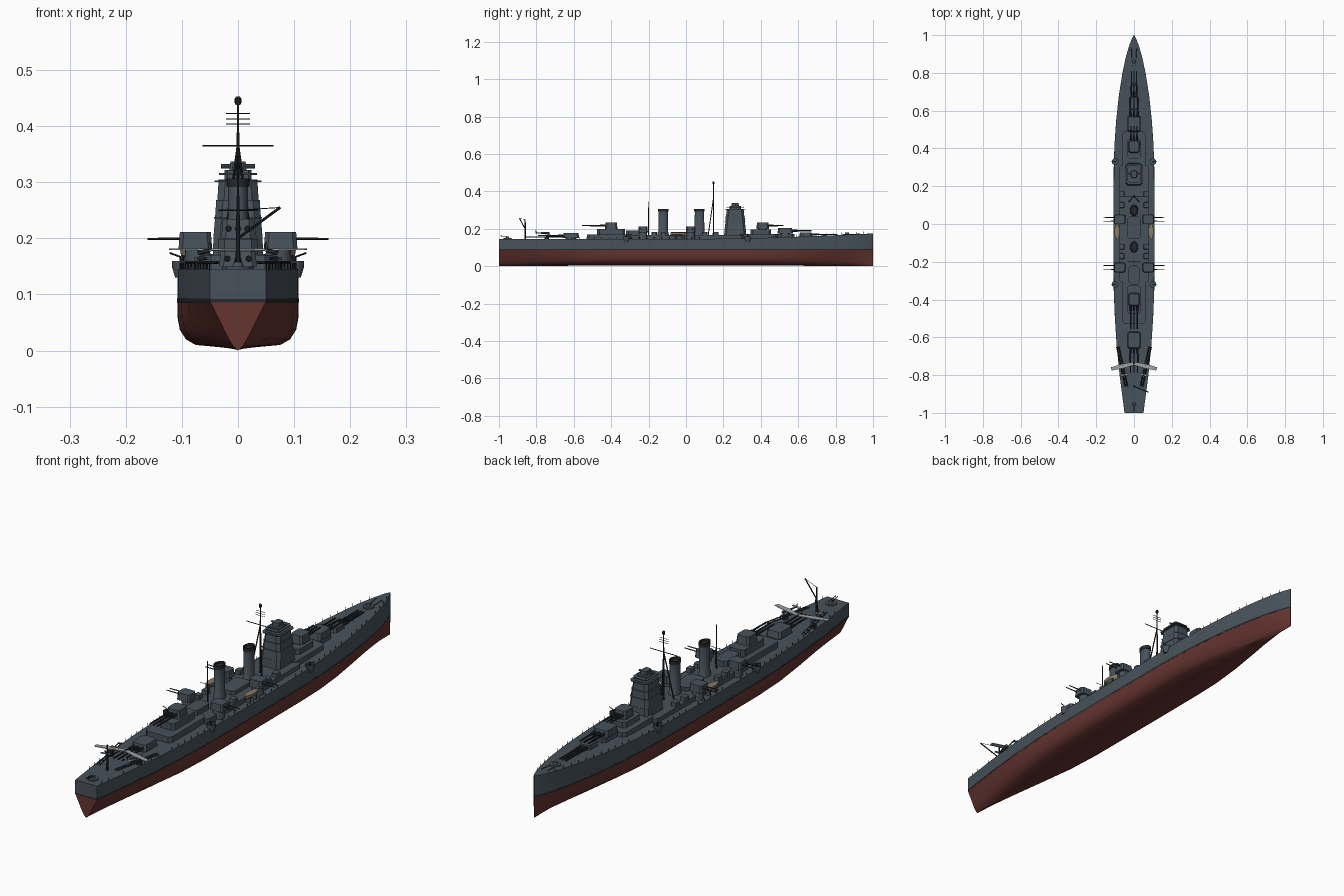
import bpy, bmesh, math
from mathutils import Vector, Matrix

if "Cube" in bpy.data.objects:
    bpy.data.objects.remove(bpy.data.objects["Cube"])

def material(name, col):
    m = bpy.data.materials.new(name)
    m.diffuse_color = (*col, 1)
    m.use_nodes = True
    m.node_tree.nodes["Principled BSDF"].inputs["Base Color"].default_value = m.diffuse_color
    return m

GREY = material("ship_grey", (0.065, 0.085, 0.105))
DARK = material("dark_metal", (0.02, 0.022, 0.025))
RED = material("bottom_red", (0.13, 0.035, 0.03))
TAN = material("boat_tan", (0.25, 0.2, 0.13))
PALE = material("aircraft_pale", (0.35, 0.37, 0.38))

def finish(bm, name, mat):
    bmesh.ops.recalc_face_normals(bm, faces=bm.faces)
    me = bpy.data.meshes.new(name)
    bm.to_mesh(me)
    bm.free()
    ob = bpy.data.objects.new(name, me)
    me.materials.append(mat)
    bpy.context.collection.objects.link(ob)
    return ob

def rings(bm, loops):
    """Skin a stack of equal-length loops and cap both ends."""
    vs = [[bm.verts.new(p) for p in lp] for lp in loops]
    n = len(vs[0])
    for a, b in zip(vs, vs[1:]):
        for i in range(n):
            bm.faces.new((a[i], a[(i+1) % n], b[(i+1) % n], b[i]))
    bm.faces.new(vs[0][::-1])
    bm.faces.new(vs[-1])

def block(bm, cx, cy, z0, z1, hx, hy, tx=1, ty=1, ch=0.0):
    """Box with tapered top and optional chamfered corners."""
    loops = []
    for z, ax, ay in ((z0, hx, hy), (z1, hx*tx, hy*ty)):
        lp = []
        for sx, sy in ((1, 1), (-1, 1), (-1, -1), (1, -1)):
            pts = [(sx*ax, sy*(ay-ch)), (sx*(ax-ch), sy*ay)] if ch else [(sx*ax, sy*ay)]
            lp += pts if sx*sy > 0 else pts[::-1]
        loops.append([(cx+x, cy+y, z) for x, y in lp])
    rings(bm, loops)

def tube(bm, cx, cy, prof, sx=1, n=20):
    """Turned shape from (radius, z) pairs, squeezed in x by sx."""
    rings(bm, [[(cx + r*sx*math.cos(2*math.pi*i/n), cy + r*math.sin(2*math.pi*i/n), z)
                for i in range(n)] for r, z in prof])

def rod(bm, p, q, r, r2=None, n=8):
    p, q = Vector(p), Vector(q)
    d = q - p
    M = Matrix.Translation((p+q)/2) @ d.to_track_quat('Z', 'Y').to_matrix().to_4x4()
    bmesh.ops.create_cone(bm, cap_ends=True, segments=n, radius1=r,
                          radius2=r if r2 is None else r2, depth=d.length, matrix=M)

# ---- hull ----
BEAM = [(-1, .05), (-.9, .063), (-.8, .076), (-.65, .091), (-.5, .101), (-.35, .107), (0, .108), (.3, .107),
        (.42, .103), (.55, .094), (.68, .08), (.8, .061), (.88, .044), (.94, .027), (.98, .012), (1, .002)]
FULL = [(1, .06), (.96, .037), (.86, .02), (.7, .01), (0, .003)]
VEE = [(.72, .06), (.48, .035), (.3, .018), (.17, .008), (0, 0)]

def half(y):
    for (a, u), (b, v) in zip(BEAM, BEAM[1:]):
        if y <= b:
            return u + (v-u)*(y-a)/(b-a)
    return 0.002

def deck(y):
    return .145 + .03*max(0, (y-.1)/.9)**1.5

def hull_part(name, mat, section):
    bm = bmesh.new()
    loops = []
    for y, hw in BEAM:
        s = section(y)
        right = [(x*hw, y, z) for x, z in s]
        left = [(-x*hw, y, z) for x, z in s[::-1] if x > 0]
        loops.append(right + left)
    rings(bm, loops)
    return finish(bm, name, mat)

def under(y):
    w = min(1, max(0, (abs(y)-.45)/.55))**1.3
    return [(1, .087)] + [(a+(c-a)*w, b+(d-b)*w) for (a, b), (c, d) in zip(FULL, VEE)]

hull_part("upper_hull", GREY, lambda y: [(1, deck(y)), (1, .092)])
hull_part("boot_stripe", DARK, lambda y: [(1.003, .093), (1.003, .086)])
hull_part("lower_hull", RED, under)

# ---- deck houses ----
bm = bmesh.new()
for cy, z1, hx, hy in ((0, .166, .078, .31), (.39, .172, .06, .1), (.4, .195, .036, .055),
                       (-.41, .17, .06, .12), (-.4, .199, .036, .075), (.53, .172, .03, .05),
                       (-.02, .182, .035, .06), (-.27, .19, .028, .05)):
    block(bm, 0, cy, .14, z1, hx, hy, ch=.012)
finish(bm, "deck_houses", GREY)

# ---- tower bridge: stacked tapering tiers with overhanging ledges ----
bm = bmesh.new()
for z0, z1, hx, hy, t in ((.15, .2, .046, .06, .95), (.2, .235, .044, .056, .93), (.235, .265, .041, .053, .95),
                          (.265, .305, .037, .049, .93), (.305, .322, .024, .03, 1), (.322, .337, .015, .02, .9)):
    block(bm, 0, .263, z0, z1, hx, hy, t, t, ch=.012 if hx > .03 else .005)
for z, hx in ((.235, .043), (.265, .039), (.3, .042), (.313, .034)):
    block(bm, 0, .263, z, z+.003, hx, hx+.013, ch=.012)
rod(bm, (-.03, .265, .328), (.03, .265, .328), .004)
finish(bm, "tower_bridge", GREY)

# ---- funnels ----
for i, y in enumerate((.072, -.122)):
    bm = bmesh.new()
    tube(bm, 0, y, [(.031, .16), (.029, .18), (.026, .185), (.025, .297)], .72)
    finish(bm, f"funnel_{i+1}", GREY)
    bm = bmesh.new()
    tube(bm, 0, y, [(.028, .292), (.028, .307), (.022, .307), (.021, .3)], .72)
    finish(bm, f"funnel_cap_{i+1}", DARK)

# ---- main triple turrets: y, base z, house z0, z1, half width, half length, direction, muzzle y ----
for i, (y, zb, z0, z1, hx, hy, d, tip) in enumerate((
        (.64, .15, .16, .179, .024, .035, 1, .81), (.53, .15, .175, .203, .035, .042, 1, .67),
        (.41, .16, .2, .234, .028, .034, 1, .52), (-.4, .16, .2, .234, .03, .034, -1, -.555),
        (-.615, .14, .15, .177, .034, .045, -1, -.79))):
    bm = bmesh.new()
    tube(bm, 0, y, [(hx*.85, zb), (hx*.85, z0+.004)])
    block(bm, 0, y, z0, z1, hx, hy, .9, .88, ch=.008)
    finish(bm, f"main_turret_{i+1}", GREY)
    bm = bmesh.new()
    zg = (z0+z1)/2
    for k in (-1, 0, 1):
        x = k*hx*.56
        rod(bm, (x, y+d*hy*.8, zg), (x, y+d*(hy+.025), zg), .006)
        rod(bm, (x, y+d*hy*.8, zg), (x, tip, zg), .0042, .0032)
    finish(bm, f"main_guns_{i+1}", DARK)

# ---- side turrets and light gun tubs, both sides ----
houses, guns, boats = bmesh.new(), bmesh.new(), bmesh.new()
for s in (-1, 1):
    for y in (.025, -.23):
        tube(houses, s*.072, y, [(.024, .145), (.022, .184)])
        block(houses, s*.076, y, .181, .211, .03, .026, .92, .92, ch=.007)
        for dy in (-.01, .01):
            rod(guns, (s*.095, y+dy, .199), (s*.161, y+dy, .199), .0025, .0018)
    for y in (.33, -.32):
        tube(houses, s*.1, y, [(.012, .13), (.018, .15), (.018, .16), (.015, .16), (.015, .152)], n=12)
        rod(guns, (s*.1, y, .152), (s*.1, y, .168), .004)
        rod(guns, (s*.1, y, .166), (s*.122, y, .174), .0016)
    for y in (.16, -.12, -.17, .1):
        block(houses, s*.064, y, .16, .182, .014, .016, .85, .85, ch=.004)
    # boat: lofted pointed hull resting on chocks
    rings(boats, [[(s*.09 + .0135*w*c, -.04+.042*t, .169+.012*e) for c, e in
                   ((-1, 1), (-.85, 0), (0, -.6), (.85, 0), (1, 1))]
                  for t, w in ((-1, .15), (-.75, .65), (-.3, 1), (.3, 1), (.75, .6), (1, .08))])
    for y in (-.06, -.02):
        block(houses, s*.09, y, .143, .167, .009, .003)
for y, z in ((-.955, .145), (.86, .168), (.74, .158)):
    tube(houses, 0, y, [(.022, z-.01), (.022, z+.005), (.01, z+.005), (.008, z+.013)], n=12)
for x in (-.005, .005):
    rod(guns, (x, -.955, .158), (x, -.992, .162), .0016)
finish(houses, "side_turrets_and_tubs", GREY)
finish(guns, "light_guns", DARK)
finish(boats, "ship_boats", TAN)

# ---- masts, yards and crane ----
bm = bmesh.new()
rod(bm, (0, .147, .15), (0, .147, .44), .0042, .0018)
for s in (-1, 1):
    rod(bm, (s*.028, .118, .16), (0, .147, .365), .0025)
rod(bm, (-.063, .147, .365), (.063, .147, .365), .0016)
for z in (.404, .413, .422):
    rod(bm, (-.021, .147, z), (.021, .147, z), .0009)
tube(bm, 0, .147, [(.004, .438), (.006, .442), (.006, .449), (.003, .453)], n=10)
finish(bm, "main_mast", DARK)
bm = bmesh.new()
rod(bm, (0, -.2, .15), (0, -.2, .347), .0035, .0015)
rod(bm, (-.035, -.2, .25), (.035, -.2, .25), .001)
finish(bm, "aft_mast", DARK)
bm = bmesh.new()
rod(bm, (0, -.86, .14), (0, -.86, .25), .0045, .003)
rod(bm, (0, -.86, .2), (.075, -.89, .255), .0025)
rod(bm, (0, -.86, .25), (.075, -.89, .255), .0008)
finish(bm, "aircraft_crane", DARK)

# ---- catapults and seaplanes ----
cat, plane, floats = bmesh.new(), bmesh.new(), bmesh.new()
for s in (-1, 1):
    a, b = Vector((s*.086, -.65, .157)), Vector((s*.04, -.86, .157))
    d = (b-a).normalized()
    side = Vector((-d.y, d.x, 0))
    for k in (-1, 1):
        rod(cat, a+side*k*.006, b+side*k*.006, .003, n=4)
    for t in (.05, .2, .35, .5, .65, .8, .95):
        p = a.lerp(b, t)
        rod(cat, p-side*.007, p+side*.007, .0022, n=4)
    mid = a.lerp(b, .45)
    rod(cat, (mid.x, mid.y, .14), (mid.x, mid.y, .158), .012, n=12)
    c = Vector((s*.0615, -.753, .18))
    span = Vector((s, -.24, 0)).normalized()
    fwd = Vector((s*.24, 1, 0)).normalized()
    def plate(o, hs, hc):
        rings(plane, [[o+span*u*hs+fwd*v*hc+Vector((0, 0, z)) for u, v in
              ((1, .7), (1, -.7), (0, -1), (-1, -.7), (-1, .7), (0, 1))] for z in (-.001, .0015)])
    plate(c, .061, .012)
    plate(c-fwd*.047-Vector((0, 0, .002)), .02, .006)
    rod(floats, c+fwd*.022-Vector((0, 0, .004)), c-fwd*.052-Vector((0, 0, .002)), .0065, .002)
    rod(floats, c+fwd*.03-Vector((0, 0, .016)), c-fwd*.03-Vector((0, 0, .016)), .0045, .002)
    rod(floats, c-fwd*.048, c-fwd*.052+Vector((0, 0, .013)), .003, .002, 4)
    rod(floats, c-Vector((0, 0, .016)), c, .002)
finish(cat, "catapults", DARK)
finish(plane, "seaplane_wings", PALE)
finish(floats, "seaplane_bodies", GREY)

# ---- railing posts along the deck edge, bow fittings ----
bm = bmesh.new()
for i in range(49):
    y = -.97 + i*.04
    for s in (-1, 1):
        x, z = s*(half(y)-.003), deck(y)
        rod(bm, (x, y, z-.002), (x, y, z+.012), .0009, n=4)
for s in (-1, 1):
    rod(bm, (s*.008, .83, .166), (s*.014, .93, .173), .0015, n=4)
finish(bm, "railing_posts", DARK)

# ---- smooth round shapes, keep edges sharp ----
for ob in bpy.context.scene.objects:
    ob.select_set(True)
    bpy.context.view_layer.objects.active = ob
bpy.ops.object.shade_smooth_by_angle(angle=math.radians(30))
